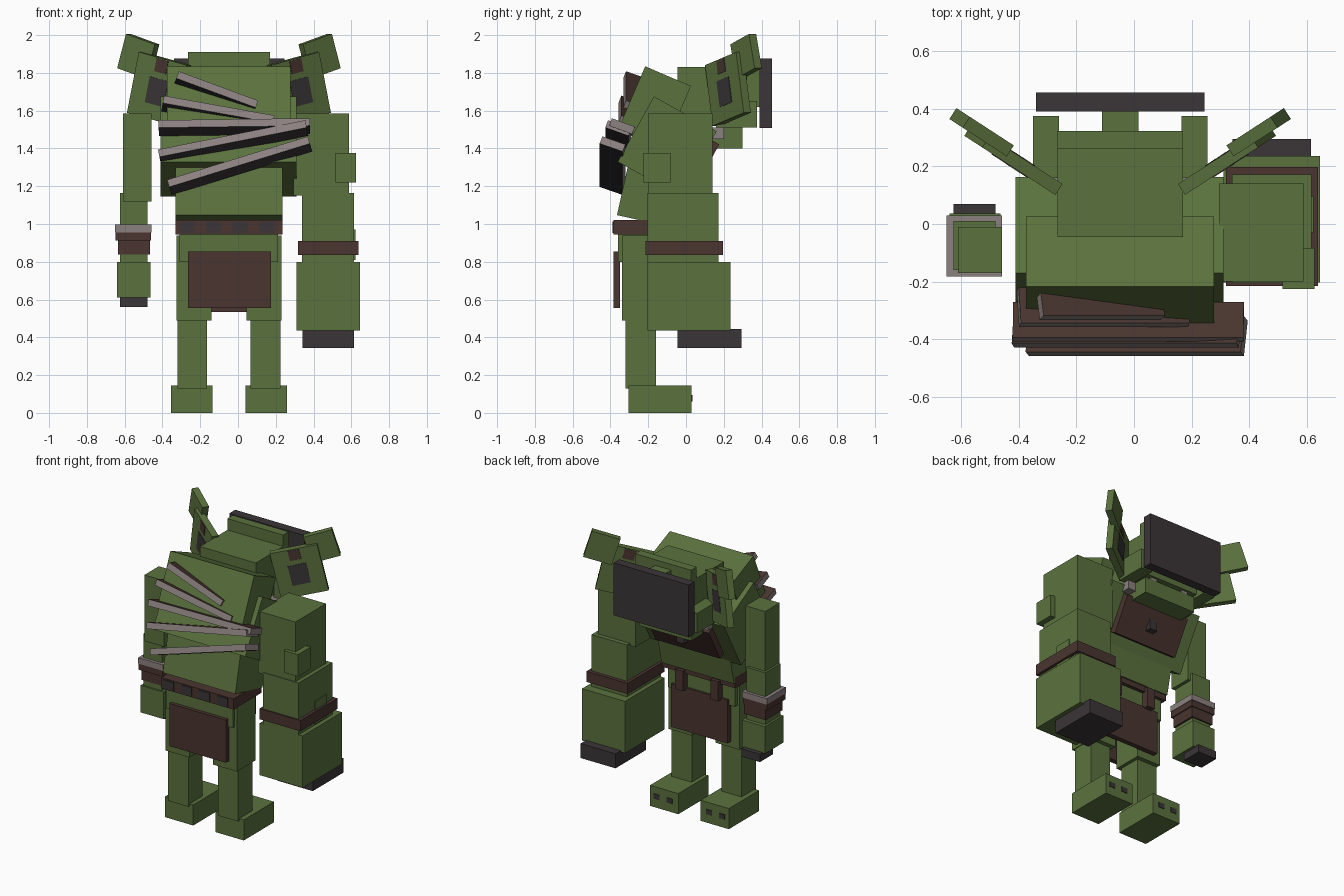
import bpy, bmesh, math
from mathutils import Matrix, Vector

if "Cube" in bpy.data.objects:
    bpy.data.objects.remove(bpy.data.objects["Cube"])

MID = -0.048  # symmetry line of the body, offset by the oversized arm


def mat(name, rgb):
    m = bpy.data.materials.new(name)
    m.diffuse_color = (*rgb, 1)
    m.use_nodes = True
    m.node_tree.nodes["Principled BSDF"].inputs["Base Color"].default_value = m.diffuse_color
    return m


GREEN = mat("green_skin", (0.105, 0.168, 0.048))
BROWN = mat("brown_leather", (0.068, 0.036, 0.029))
DARK = mat("dark_iron", (0.043, 0.036, 0.039))
GREY = mat("grey_bone", (0.26, 0.22, 0.215))


def block(name, size, loc, m, rot=None):
    """Box of a given size, placed and optionally rotated."""
    bm = bmesh.new()
    bmesh.ops.create_cube(bm, size=1)
    bmesh.ops.scale(bm, vec=size, verts=bm.verts)
    me = bpy.data.meshes.new(name)
    bm.to_mesh(me)
    bm.free()
    me.materials.append(m)
    ob = bpy.data.objects.new(name, me)
    ob.matrix_world = Matrix.Translation(loc) @ (rot or Matrix.Identity(3)).to_4x4()
    bpy.context.collection.objects.link(ob)
    return ob


def box(name, x, y, z, m):
    """Axis-aligned box from ranges."""
    r = (x, y, z)
    return block(name, [b - a for a, b in r], [(a + b) / 2 for a, b in r], m)


def pair(name, x, y, z, m):
    """Box and its mirror across the body line."""
    box("left_" + name, x, y, z, m)
    box("right_" + name, (2 * MID - x[1], 2 * MID - x[0]), y, z, m)


def leaning(name, x, top, deg, h, d, m):
    """Box leaning forward; top is the (y, z) of its upper back edge."""
    t = math.radians(deg)
    up, fwd = Vector((0, math.sin(t), math.cos(t))), Vector((0, math.cos(t), -math.sin(t)))
    c = Vector(((x[0] + x[1]) / 2, *top)) + fwd * d / 2 - up * h / 2
    return block(name, (x[1] - x[0], d, h), c, m, Matrix.Rotation(-t, 3, 'X'))


# Legs and feet
pair("foot", (-0.355, -0.135), (-0.305, 0.03), (0, 0.145), GREEN)
pair("shin", (-0.32, -0.163), (-0.32, -0.16), (0.13, 0.50), GREEN)
pair("thigh", (-0.325, -0.14), (-0.34, -0.13), (0.49, 0.94), GREEN)
for i, x in enumerate((-0.325, -0.225)):
    pair(f"toenail_{i}", (x, x + 0.045), (0.028, 0.034), (0.06, 0.095), DARK)

# Hips, belt and loincloth
box("hips", (-0.31, 0.212), (-0.36, -0.10), (0.80, 1.0), GREEN)
box("belt", (-0.33, 0.235), (-0.385, -0.075), (0.945, 1.02), BROWN)
for i, x in enumerate((-0.31, -0.17, -0.03, 0.11)):
    box(f"belt_patch_{i}", (x, x + 0.08), (-0.389, -0.38), (0.952, 1.012), DARK)
box("back_loincloth", (-0.265, 0.175), (-0.385, -0.35), (0.555, 0.855), BROWN)
box("front_loincloth", (-0.265, 0.175), (-0.12, -0.085), (0.535, 0.84), BROWN)
pair("loin_strap", (-0.215, -0.155), (-0.10, -0.05), (0.83, 0.97), BROWN)

# Torso leaning forward in three blocks
leaning("waist", (-0.33, 0.235), (-0.30, 1.34), 12.6, 0.30, 0.31, GREEN)
leaning("chest", (-0.41, 0.31), (-0.17, 1.675), 29, 0.395, 0.38, GREEN)
leaning("upper_back", (-0.375, 0.277), (-0.216, 1.835), 23.3, 0.36, 0.264, GREEN)
leaning("chest_plate", (-0.30, 0.20), (0.115, 1.455), 29, 0.26, 0.07, BROWN)

# Back blades fanning out from the right shoulder: bone edge, leather top, dark underside
blades = [(-0.32, 1.79, 0.10, 1.635, -0.325), (-0.395, 1.66, 0.19, 1.555, -0.35),
          (-0.42, 1.53, 0.38, 1.54, -0.40), (-0.42, 1.375, 0.36, 1.53, -0.42),
          (-0.37, 1.215, 0.375, 1.445, -0.45)]
for i, (x0, z0, x1, z1, y) in enumerate(blades):
    rot = Matrix.Rotation(-math.atan2(z1 - z0, x1 - x0), 3, 'Y') @ Matrix.Rotation(math.radians(-20), 3, 'X')
    c = Vector(((x0 + x1) / 2, y, (z0 + z1) / 2)) + rot @ Vector((0, 0.065, 0))
    ob = block(f"back_blade_{i}", (math.hypot(x1 - x0, z1 - z0), 0.13, 0.042), c, GREY, rot)
    ob.data.materials.append(BROWN)
    ob.data.materials.append(DARK)
    for p in ob.data.polygons:
        p.material_index = 1 if p.normal.z > 0.5 else 2 if p.normal.z < -0.5 else 0

# Oversized right arm
box("big_upper_arm", (0.295, 0.587), (-0.20, 0.14), (1.15, 1.585), GREEN)
box("big_arm_wart", (0.515, 0.625), (-0.225, -0.083), (1.22, 1.375), GREEN)
box("big_forearm", (0.34, 0.615), (-0.205, 0.172), (0.78, 1.165), GREEN)
box("big_wrist_wart", (0.52, 0.622), (-0.03, 0.095), (0.81, 0.97), GREEN)
box("big_wristband", (0.318, 0.637), (-0.215, 0.197), (0.835, 0.91), BROWN)
box("big_fist", (0.31, 0.645), (-0.203, 0.235), (0.435, 0.80), GREEN)
box("big_claws", (0.342, 0.614), (-0.045, 0.295), (0.343, 0.445), DARK)

# Small left arm
box("small_upper_arm", (-0.61, -0.457), (-0.17, -0.01), (1.12, 1.585), GREEN)
box("small_forearm", (-0.625, -0.48), (-0.16, 0.01), (0.78, 1.165), GREEN)
box("bone_bracelet", (-0.65, -0.457), (-0.182, 0.03), (0.955, 0.997), GREY)
box("leather_bracelet", (-0.648, -0.46), (-0.18, 0.025), (0.912, 0.955), BROWN)
box("small_wristband", (-0.635, -0.467), (-0.165, 0.02), (0.838, 0.912), BROWN)
box("small_hand", (-0.64, -0.462), (-0.17, 0.037), (0.61, 0.80), GREEN)
box("small_claws", (-0.625, -0.48), (-0.075, 0.07), (0.56, 0.615), DARK)

# Head, jaw and flat iron face plate
box("head", (-0.265, 0.17), (-0.045, 0.31), (1.53, 1.83), GREEN)
box("brow", (-0.265, 0.17), (0.26, 0.322), (1.74, 1.91), GREEN)
box("snout", (-0.11, 0.015), (0.30, 0.395), (1.62, 1.87), GREEN)
pair("cheek", (-0.35, -0.26), (0.16, 0.375), (1.51, 1.65), GREEN)
box("jaw", (-0.25, 0.155), (0.02, 0.30), (1.40, 1.51), GREEN)
pair("tooth", (-0.20, -0.15), (0.25, 0.295), (1.50, 1.56), GREY)
box("face_plate", (-0.34, 0.245), (0.39, 0.455), (1.508, 1.877), DARK)
box("collar", (-0.31, 0.214), (0.04, 0.20), (1.45, 1.51), GREY)
box("goatee", (-0.08, -0.02), (0.08, 0.135), (1.27, 1.41), DARK)

# Ears: broad base, notch of dark hide, raised tip
for side, s in (("left", -1), ("right", 1)):
    yaw = math.radians(33)
    turn = Matrix.Rotation(yaw if s > 0 else math.pi - yaw, 3, 'Z')
    for name, size, off, y, z, deg, m in (
            ("ear", (0.31, 0.045, 0.33), 0.37, 0.222, 1.715, 13, GREEN),
            ("ear_patch", (0.075, 0.05, 0.07), 0.345, 0.205, 1.835, 13, BROWN),
            ("ear_hollow", (0.12, 0.05, 0.14), 0.37, 0.222, 1.70, 13, DARK),
            ("ear_tip", (0.19, 0.045, 0.19), 0.48, 0.318, 1.888, 17, GREEN)):
        rot = turn @ Matrix.Rotation(-math.radians(deg), 3, 'Y')
        block(f"{side}_{name}", size, (MID + s * off, y, z), m, rot)
